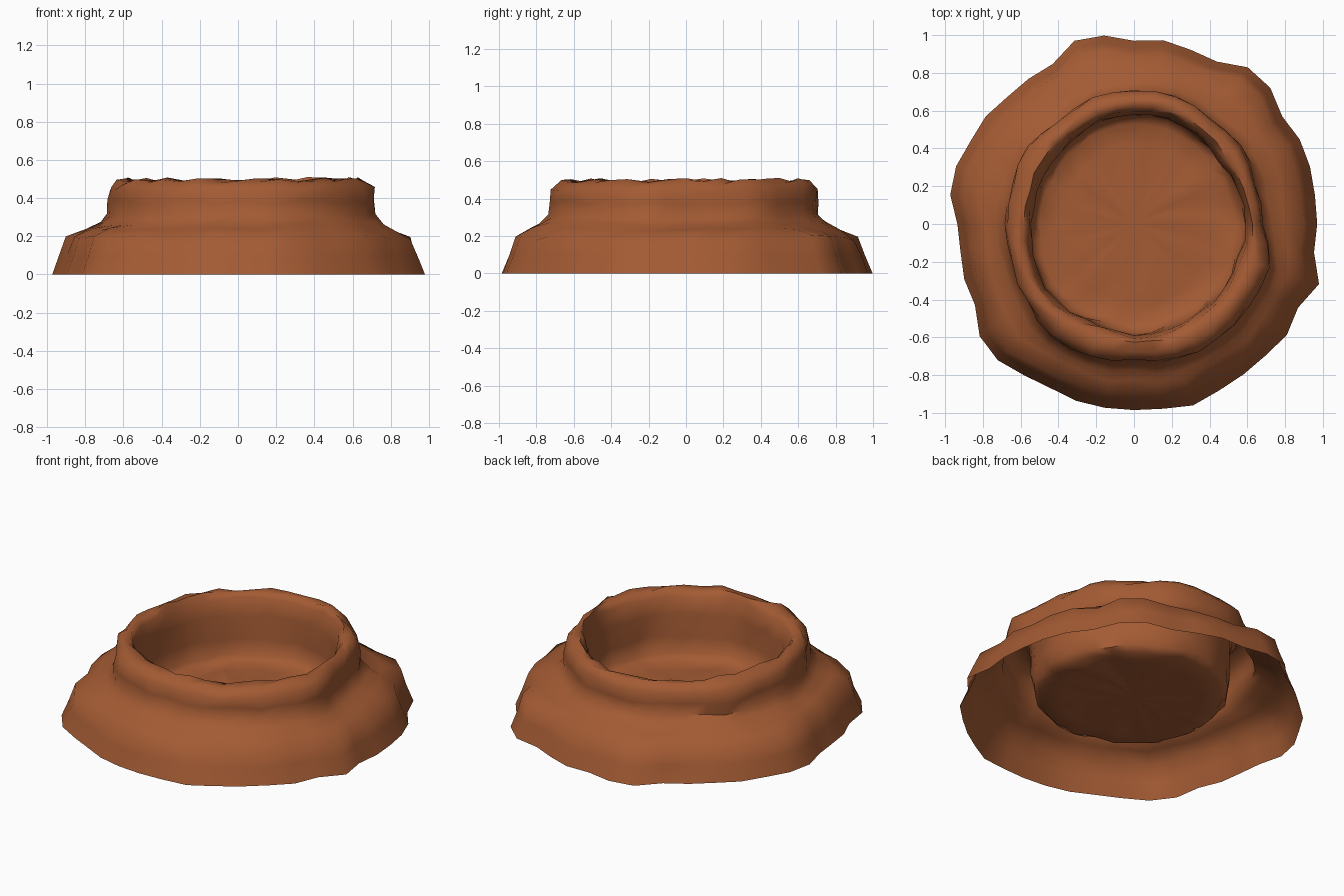
import bpy, bmesh, math, random

random.seed(7)
N = 40  # segments around

# Irregular outlines as radius per angle step
BASE = [.97, .97, .98, .985, .97, 1.02, 1.025, .965, .97, .985,
        .97, 1.01, 1.02, .95, .95, .95, .97, .97, .99, .985,
        .935, .93, .945, .945, 1.01, 1.02, .99, .975, .985, .985,
        .985, .99, 1.01, .99, .985, .985, 1.0, .975, 1.03, .965]
NECK = [.69, .69, .71, .70, .72, .715, .715, .68, .71, .68,
        .69, .69, .71, .745, .75, .735, .765, .765, .755, .76]
INNER = [.615, .60, .58, .595, .61, .60, .59, .575, .56, .56,
         .56, .58, .60, .59, .58, .60, .60, .60, .61, .60]


def sample(values, i):
    t = i * len(values) / N
    k = int(t)
    f = t - k
    return values[k % len(values)] * (1 - f) + values[(k + 1) % len(values)] * f


# Each ring: base, neck and inner weights, height, radius jitter, height jitter
RINGS = [
    (1, 0, 0, 0.0, 0, 0),             # skirt foot
    (.96, 0, 0, .10, .004, .004),
    (.925, 0, 0, .19, .008, .015),    # shoulder
    (.45, .53, 0, .235, .012, .008),
    (0, 1.06, 0, .265, .012, .012),
    (0, .99, 0, .31, .008, .012),     # neck
    (0, .985, 0, .38, .008, .01),
    (0, .98, 0, .45, .010, .012),
    (0, .70, .27, .492, .008, .013),  # rim crest
    (0, .30, .68, .497, .008, .013),
    (0, 0, 1.0, .465, .008, .012),    # inner wall
    (0, 0, .97, .36, .010, .01),
    (0, 0, .97, .22, .010, .01),
    (0, 0, .95, .12, .010, .012),
    (0, 0, .88, .09, .010, .010),     # floor
    (0, 0, .70, .09, .012, .012),
    (0, 0, .50, .09, .012, .012),
    (0, 0, .28, .09, .010, .008),
]

bm = bmesh.new()
rings = []
for wb, wn, wi, z, jr, jz in RINGS:
    ring = []
    for i in range(N):
        a = 2 * math.pi * i / N
        r = wb * sample(BASE, i) + wn * sample(NECK, i) + wi * sample(INNER, i)
        r += random.uniform(-jr, jr)
        h = z + random.uniform(-jz, jz)
        ring.append(bm.verts.new((r * math.cos(a), r * math.sin(a), h)))
    rings.append(ring)

# Skin between the rings, then close the floor
for lo, hi in zip(rings, rings[1:]):
    for i in range(N):
        j = (i + 1) % N
        bm.faces.new((lo[i], lo[j], hi[j], hi[i]))
centre = bm.verts.new((0, 0, .09))
for i in range(N):
    bm.faces.new((rings[-1][i], rings[-1][(i + 1) % N], centre))

mesh = bpy.data.meshes.new("crater")
bm.to_mesh(mesh)
bm.free()
crater = bpy.data.objects.new("crater", mesh)
bpy.context.collection.objects.link(crater)

# Red-brown earth
mat = bpy.data.materials.new("red_earth")
mat.diffuse_color = (.37, .105, .034, 1)
mesh.materials.append(mat)

bpy.context.view_layer.objects.active = crater
crater.select_set(True)
bpy.ops.object.shade_smooth_by_angle(angle=math.radians(60))
